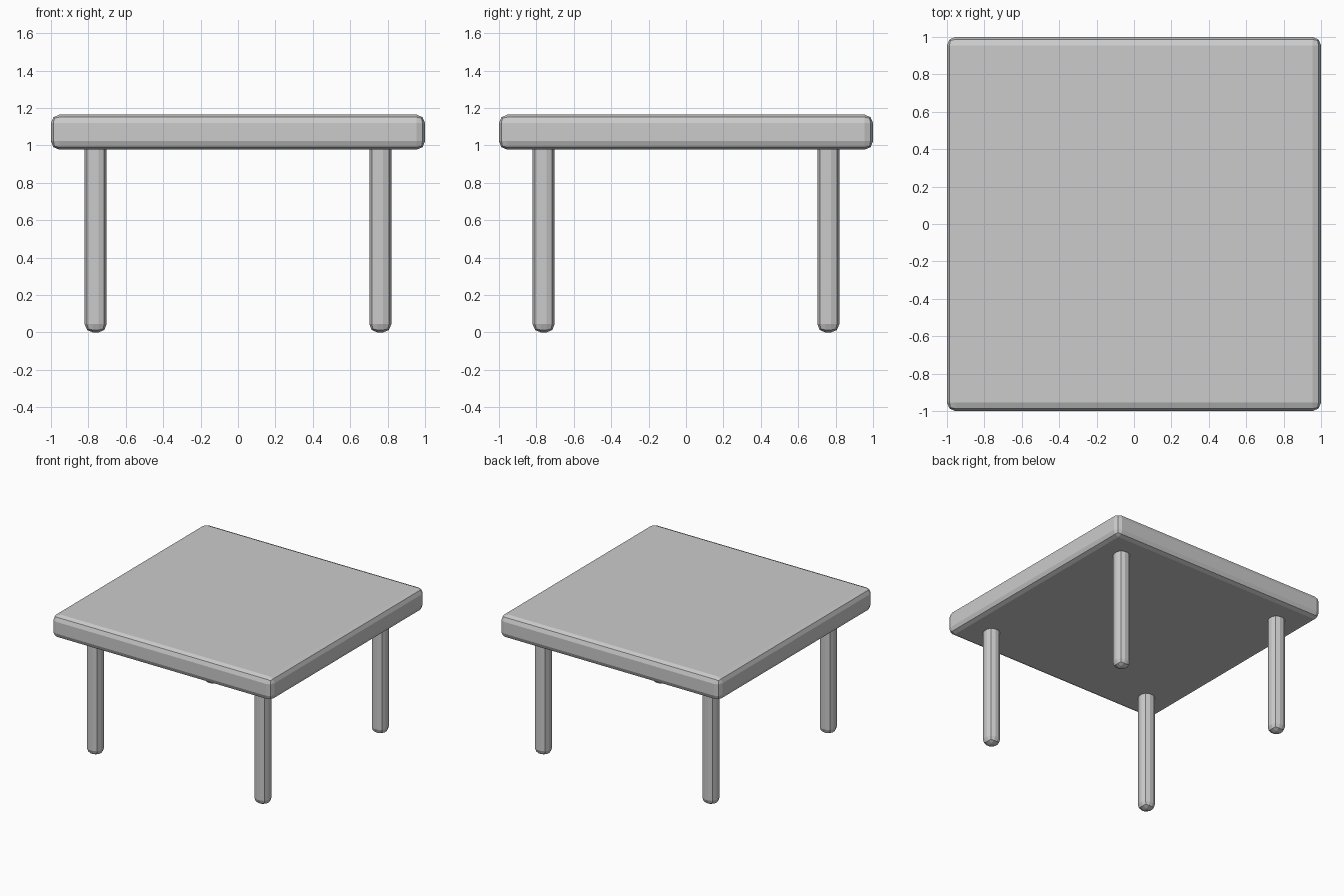
import bpy

if "Cube" in bpy.data.objects:
    bpy.data.objects.remove(bpy.data.objects["Cube"])


def rounded_box(name, center, size, radius):
    """Flat-shaded box with two-segment rounded edges."""
    bpy.ops.mesh.primitive_cube_add(size=1, location=center)
    obj = bpy.context.object
    obj.name = name
    obj.scale = size
    bpy.ops.object.transform_apply(location=False, rotation=False, scale=True)
    bevel = obj.modifiers.new("rounded_edges", 'BEVEL')
    bevel.width = radius
    bevel.segments = 2
    bevel.limit_method = 'NONE'
    return obj


# Square slab
rounded_box("table_top", (0, 0, 1.071), (2, 2, 0.187), 0.045)

# Four legs, their rounded upper ends sunk into the slab
leg_top = 1.04
for y_name, y in (("front", -0.761), ("back", 0.761)):
    for x_name, x in (("left", -0.761), ("right", 0.761)):
        rounded_box(f"{y_name}_{x_name}_leg", (x, y, leg_top / 2),
                    (0.118, 0.118, leg_top), 0.045)
